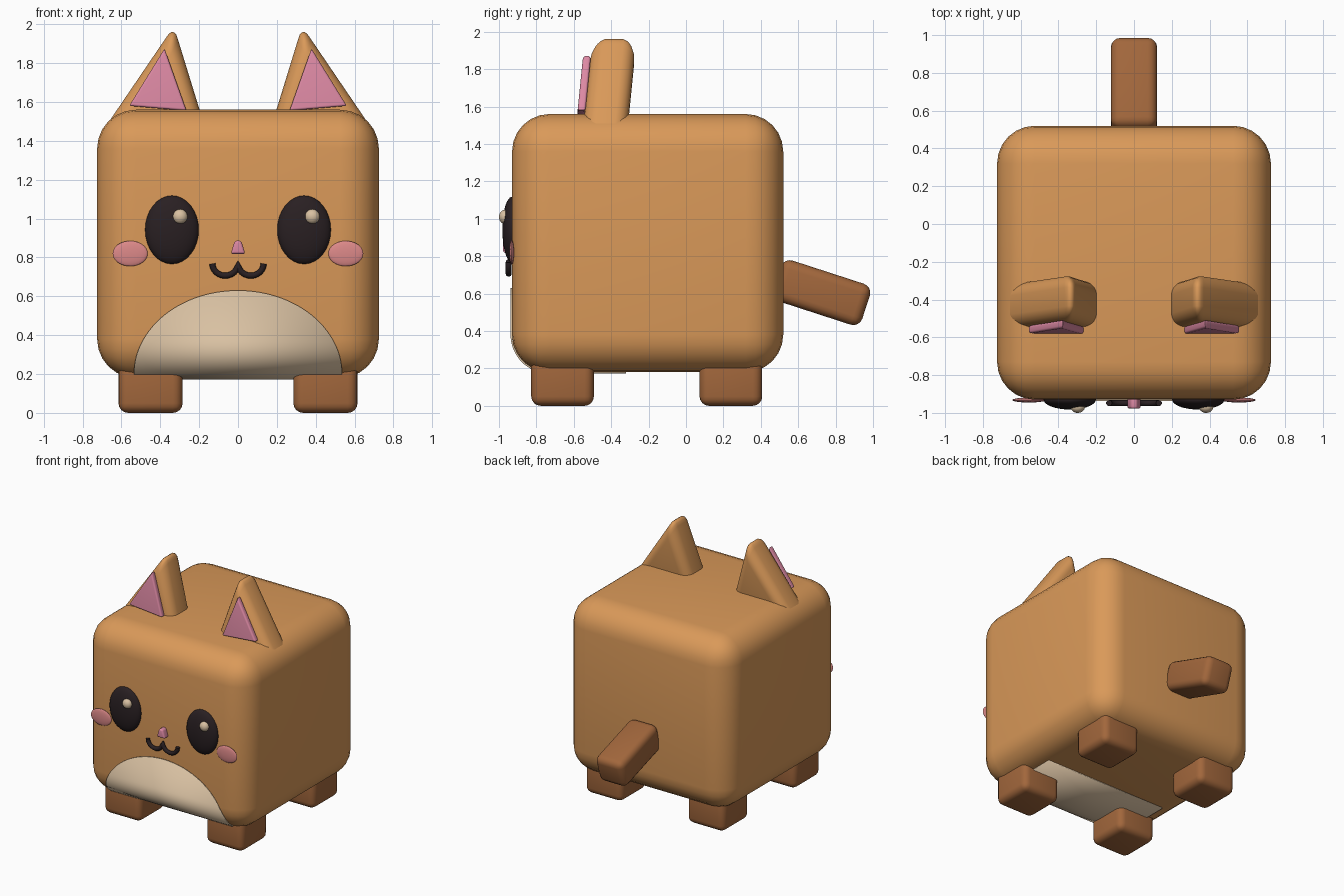
import bpy, bmesh
from math import sin, cos, pi, radians, sqrt
from mathutils import Matrix

if "Cube" in bpy.data.objects:
    bpy.data.objects.remove(bpy.data.objects["Cube"])


def material(name, r, g, b):
    m = bpy.data.materials.new(name)
    m.use_nodes = True
    m.diffuse_color = (r, g, b, 1)
    bsdf = next(n for n in m.node_tree.nodes if n.type == "BSDF_PRINCIPLED")
    bsdf.inputs["Base Color"].default_value = (r, g, b, 1)
    bsdf.inputs["Roughness"].default_value = 0.8
    return m


ORANGE = material("orange fur", 0.70, 0.32, 0.10)
BROWN = material("brown fur", 0.36, 0.135, 0.045)
PINK = material("ear pink", 0.72, 0.25, 0.37)
BLUSH = material("cheek pink", 0.72, 0.25, 0.25)
DARK = material("dark brown", 0.022, 0.014, 0.016)
CREAM = material("cream", 0.69, 0.53, 0.36)


def finish(bm, name, mat):
    """Turn a bmesh into a smooth-shaded object with sharp hard edges."""
    bmesh.ops.recalc_face_normals(bm, faces=bm.faces)
    mesh = bpy.data.meshes.new(name)
    bm.to_mesh(mesh)
    bm.free()
    mesh.materials.append(mat)
    mesh.polygons.foreach_set("use_smooth", [True] * len(mesh.polygons))
    mesh.set_sharp_from_angle(angle=radians(40))
    obj = bpy.data.objects.new(name, mesh)
    bpy.context.collection.objects.link(obj)
    return obj


def round_edges(bm, width, segments):
    bmesh.ops.bevel(bm, geom=bm.edges[:], offset=width, segments=segments,
                    profile=0.5, affect="EDGES", clamp_overlap=True)


def rounded_box(name, mat, center, size, width, segments=4, tilt=0):
    bm = bmesh.new()
    bmesh.ops.create_cube(bm, size=1)
    bmesh.ops.scale(bm, vec=size, verts=bm.verts)
    round_edges(bm, width, segments)
    place = Matrix.Translation(center) @ Matrix.Rotation(tilt, 4, "X")
    bmesh.ops.transform(bm, matrix=place, verts=bm.verts)
    return finish(bm, name, mat)


def ellipsoid(name, mat, center, radii):
    bm = bmesh.new()
    bmesh.ops.create_uvsphere(bm, u_segments=28, v_segments=16, radius=1)
    bmesh.ops.scale(bm, vec=radii, verts=bm.verts)
    bmesh.ops.translate(bm, vec=center, verts=bm.verts)
    return finish(bm, name, mat)


def rounded_prism(name, mat, outline, y0, y1, width, lean=0, side=1):
    """Extrude an x-z outline along y, leaning backwards with height."""
    bm = bmesh.new()
    base = outline[1][1]
    verts = [bm.verts.new((side * x, y0, z)) for x, z in outline]
    face = bm.faces.new(verts)
    ext = bmesh.ops.extrude_face_region(bm, geom=[face])["geom"]
    moved = [v for v in ext if isinstance(v, bmesh.types.BMVert)]
    bmesh.ops.translate(bm, vec=(0, y1 - y0, 0), verts=moved)
    for v in bm.verts:
        v.co.y += lean * (v.co.z - base)
    round_edges(bm, width, 5)
    return finish(bm, name, mat)


# Body and tail
rounded_box("body", ORANGE, (0, -0.205, 0.87), (1.45, 1.45, 1.38), 0.2, 6)
rounded_box("tail", BROWN, (0, 0.725, 0.605), (0.245, 0.5, 0.23), 0.05,
            tilt=radians(-18))

# Parts found on both sides
for side, label in ((1, "left"), (-1, "right")):
    for y, end in ((-0.66, "front"), (0.24, "back")):
        rounded_box(f"{end}_{label}_leg", BROWN, (side * 0.45, y, 0.14),
                    (0.33, 0.335, 0.28), 0.05)
    rounded_prism(f"{label}_ear", ORANGE,
                  [(0.33, 1.99), (0.164, 1.45), (0.697, 1.45)],
                  -0.555, -0.315, 0.07, 0.1, side)
    rounded_prism(f"{label}_inner_ear", PINK,
                  [(0.378, 1.875), (0.265, 1.555), (0.56, 1.58)],
                  -0.582, -0.54, 0.012, 0.1, side)
    ellipsoid(f"{label}_eye", DARK, (side * 0.34, -0.93, 0.942),
              (0.138, 0.052, 0.176))
    ellipsoid(f"{label}_eye_highlight", CREAM,
              (side * 0.34 + 0.042, -0.968, 1.01), (0.038, 0.032, 0.038))
    ellipsoid(f"{label}_cheek", BLUSH, (side * 0.555, -0.932, 0.82),
              (0.09, 0.013, 0.065))

# Nose
rounded_prism("nose", PINK,
              [(0.016, 0.887), (-0.016, 0.887), (-0.038, 0.818), (0.038, 0.818)],
              -0.978, -0.92, 0.013)

# Mouth: two joined arcs swept into a tube
arc = [pi + pi * i / 12 for i in range(13)]
path = [(cx + 0.066 * cos(a), 0.768 + 0.062 * sin(a))
        for cx in (-0.066, 0.066) for a in arc]
curve = bpy.data.curves.new("mouth_path", "CURVE")
curve.dimensions = "3D"
curve.bevel_depth = 0.016
curve.bevel_resolution = 3
curve.use_fill_caps = True
spline = curve.splines.new("POLY")
path.pop(13)
spline.points.add(len(path) - 1)
for point, (x, z) in zip(spline.points, path):
    point.co = (x, -0.948, z, 1)
curve.materials.append(DARK)
mouth = bpy.data.objects.new("mouth", curve)
bpy.context.collection.objects.link(mouth)

# Belly patch: half ellipse in front that wraps under the body
HALF, LOW, TALL, R = 0.535, 0.2, 0.43, 0.208
rows = []
for i in range(33):
    t = pi / 2 * (1 - i / 32)
    z = LOW + TALL * sin(t)
    y = -0.73 - sqrt(R * R - min(0, z - 0.38) ** 2)
    rows.append((max(HALF * cos(t), 0.001), y, z))
for i in range(1, 7):
    a = radians(60 + 5 * i)
    rows.append((HALF, -0.73 - R * cos(a), 0.38 - R * sin(a)))
rows.append((HALF, -0.32, 0.172))
bm = bmesh.new()
pairs = [[bm.verts.new((s * w, y, z)) for s in (-1, 1)] for w, y, z in rows]
for (a, b), (c, d) in zip(pairs, pairs[1:]):
    bm.faces.new((a, c, d, b))
belly = finish(bm, "belly_patch", CREAM)
if belly.data.polygons[0].normal.y > 0:
    belly.data.flip_normals()
solid = belly.modifiers.new("thickness", "SOLIDIFY")
solid.thickness = 0.009
solid.offset = -1
